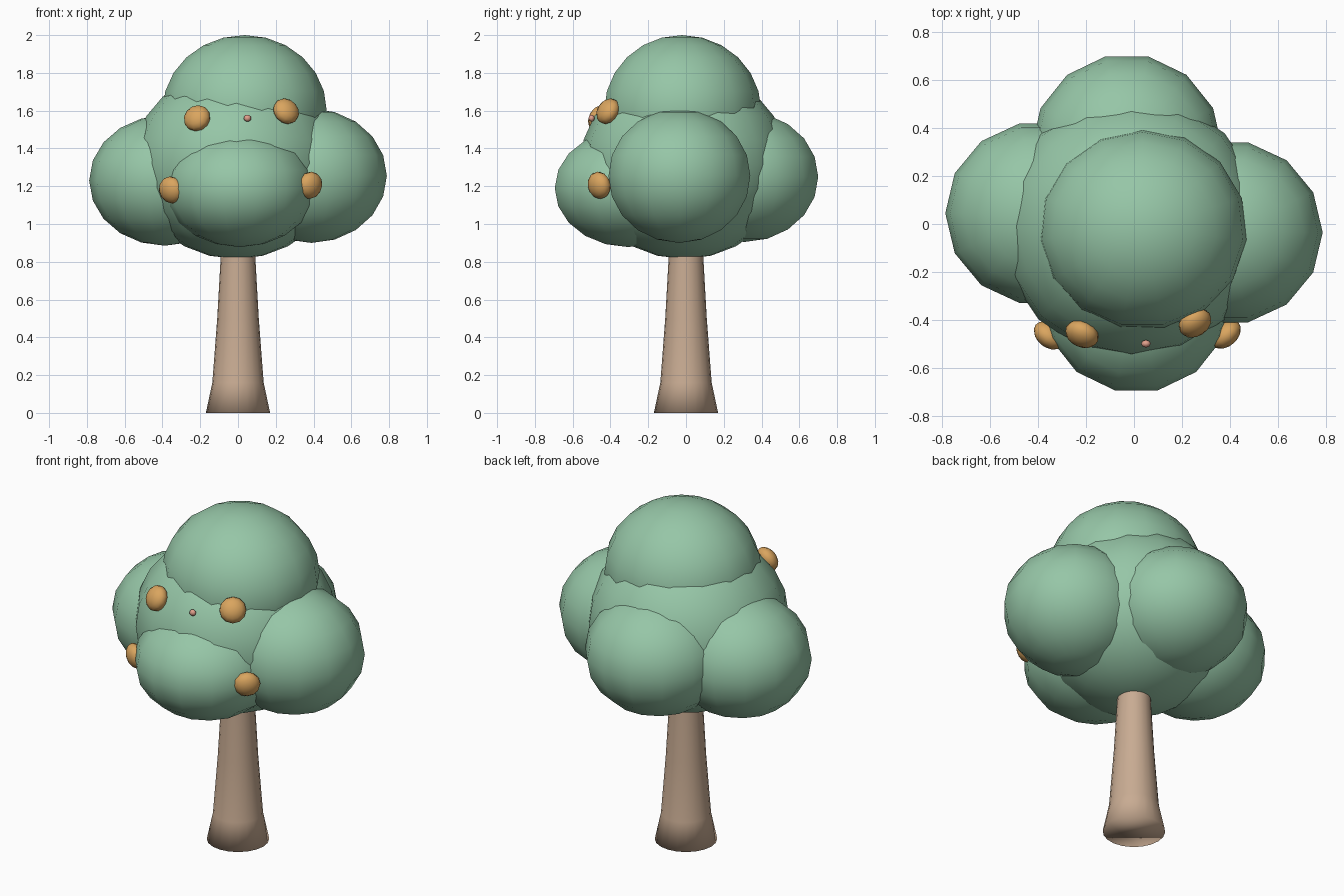
import bpy
import bmesh
from mathutils import Vector, Matrix

cube = bpy.data.objects.get("Cube")
if cube:
    bpy.data.objects.remove(cube)


def material(name, rgb):
    m = bpy.data.materials.new(name)
    m.use_nodes = True
    m.diffuse_color = (*rgb, 1)
    m.node_tree.nodes["Principled BSDF"].inputs["Base Color"].default_value = (*rgb, 1)
    return m


leaf = material("leaf_green", (0.305, 0.565, 0.386))
bark = material("bark_tan", (0.58, 0.41, 0.29))
orange = material("fruit_orange", (0.70, 0.376, 0.114))
pink = material("bud_pink", (0.75, 0.35, 0.26))


def finish(name, bm, mat):
    bmesh.ops.recalc_face_normals(bm, faces=bm.faces)
    mesh = bpy.data.meshes.new(name)
    bm.to_mesh(mesh)
    bm.free()
    mesh.materials.append(mat)
    mesh.shade_smooth()
    ob = bpy.data.objects.new(name, mesh)
    bpy.context.collection.objects.link(ob)
    return ob


def blob(name, mat, centre, radii, segments=14, rings=10, normal=None):
    """Smooth ellipsoid; with a normal, its z axis points along it."""
    bm = bmesh.new()
    bmesh.ops.create_uvsphere(bm, u_segments=segments, v_segments=rings, radius=1)
    if segments == 14:  # put a vertex at front and back
        bmesh.ops.rotate(bm, verts=bm.verts,
                         matrix=Matrix.Rotation(1.5708, 3, "Z"))
    bmesh.ops.scale(bm, vec=radii, verts=bm.verts)
    if normal:
        turn = normal.to_track_quat("Z", "Y").to_matrix()
        bmesh.ops.rotate(bm, verts=bm.verts, matrix=turn)
    bmesh.ops.translate(bm, vec=centre, verts=bm.verts)
    return finish(name, bm, mat)


# Trunk: flared, capped lathe
bm = bmesh.new()
sides, previous = 20, None
for z, r in ((0, 0.17), (0.16, 0.136), (0.5, 0.11), (0.82, 0.092), (1.0, 0.088)):
    ring = bmesh.ops.create_circle(bm, segments=sides, radius=r,
                                   matrix=Matrix.Translation((0, 0, z)))["verts"]
    if previous is None:
        bm.faces.new(ring)
    else:
        for i in range(sides):
            j = (i + 1) % sides
            bm.faces.new((previous[i], previous[j], ring[j], ring[i]))
    previous = ring
bm.faces.new(previous)
finish("trunk", bm, bark)

# Foliage
core = Vector((-0.01, -0.01, 1.318))
blob("foliage_core", leaf, core, (0.55, 0.55, 0.503), 16, 12)
blob("foliage_top", leaf, (0.035, -0.022, 1.6), (0.437, 0.42, 0.4), 15, 12)
blob("foliage_left", leaf, (0.388, -0.035, 1.255), (0.4, 0.385, 0.355))
blob("foliage_right", leaf, (-0.388, 0.045, 1.23), (0.4, 0.385, 0.345))
blob("foliage_front", leaf, (0.01, -0.305, 1.19), (0.4, 0.4, 0.312))
blob("foliage_back", leaf, (-0.03, 0.31, 1.25), (0.4, 0.4, 0.345))

# Fruit, pressed flat against the foliage
fruits = {
    "fruit_upper_right": (-0.217, -0.46, 1.56),
    "fruit_upper_left": (0.255, -0.413, 1.597),
    "fruit_lower_right": (-0.353, -0.465, 1.18),
    "fruit_lower_left": (0.382, -0.46, 1.205),
}
for name, place in fruits.items():
    place = Vector(place)
    blob(name, orange, place, (0.073, 0.073, 0.05), 12, 8, place - core)

# Small bud on the front
blob("bud", pink, (0.05, -0.5, 1.56), (0.02, 0.016, 0.018), 8, 6)
